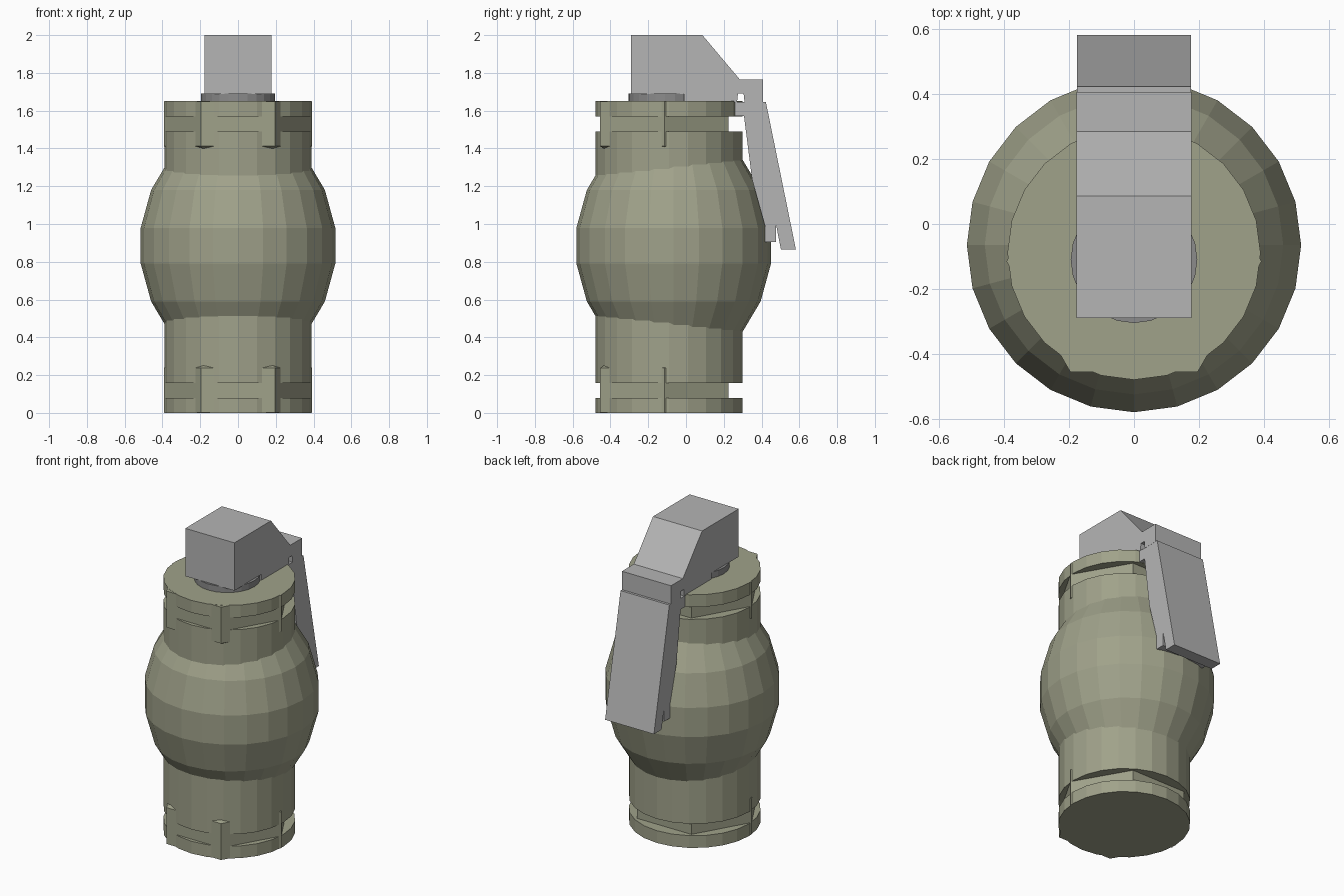
import bpy, bmesh, math

if "Cube" in bpy.data.objects:
    bpy.data.objects.remove(bpy.data.objects["Cube"])


def material(name, rgb):
    m = bpy.data.materials.new(name)
    m.diffuse_color = (*rgb, 1)
    m.use_nodes = True
    m.node_tree.nodes["Principled BSDF"].inputs["Base Color"].default_value = m.diffuse_color
    return m


GREEN = material("olive green", (0.35, 0.36, 0.255))
GREY = material("light grey metal", (0.46, 0.46, 0.46))
DARK = material("dark grey metal", (0.26, 0.26, 0.26))


def finish(name, bm, mat):
    bmesh.ops.remove_doubles(bm, verts=bm.verts, dist=1e-5)
    bmesh.ops.recalc_face_normals(bm, faces=bm.faces)
    mesh = bpy.data.meshes.new(name)
    bm.to_mesh(mesh)
    bm.free()
    mesh.materials.append(mat)
    ob = bpy.data.objects.new(name, mesh)
    bpy.context.collection.objects.link(ob)
    return ob


def lathe(name, profile, sides, cy, mat):
    """Closed stack of rings (radius, z) around a vertical axis at y = cy."""
    bm = bmesh.new()
    rings = []
    for r, z in profile:
        rings.append([bm.verts.new((r * math.cos(2 * math.pi * i / sides),
                                    cy + r * math.sin(2 * math.pi * i / sides), z))
                      for i in range(sides)])
    for a, b in zip(rings, rings[1:]):
        for i in range(sides):
            j = (i + 1) % sides
            bm.faces.new((a[i], a[j], b[j], b[i]))
    bm.faces.new(rings[0][::-1])
    bm.faces.new(rings[-1])
    return finish(name, bm, mat)


def prism(name, outline, half_width, mat):
    """Side outline (y, z) extruded across x."""
    bm = bmesh.new()
    face = bm.faces.new([bm.verts.new((-half_width, y, z)) for y, z in outline])
    ext = bmesh.ops.extrude_face_region(bm, geom=[face])
    moved = [g for g in ext["geom"] if isinstance(g, bmesh.types.BMVert)]
    bmesh.ops.translate(bm, verts=moved, vec=(2 * half_width, 0, 0))
    return finish(name, bm, mat)


# Cylindrical body with a groove near each end
lathe("body", [(0.39, 0), (0.39, 0.08), (0.3, 0.08), (0.3, 0.157), (0.39, 0.157),
               (0.39, 1.49), (0.3, 1.49), (0.3, 1.57), (0.39, 1.57), (0.39, 1.65)],
      24, -0.09, GREEN)

# Bulging middle
lathe("bulge", [(0.33, 0.37), (0.365, 0.43), (0.46, 0.59), (0.515, 0.79),
                (0.515, 0.98), (0.46, 1.18), (0.365, 1.34), (0.33, 1.40)],
      24, -0.065, GREEN)

# Hexagonal cores whose corners break through as ridges
lathe("lower_hex_core", [(0.393, 0.001), (0.393, 0.238), (0.25, 0.31)], 6, -0.115, GREEN)
lathe("upper_hex_core", [(0.25, 1.34), (0.393, 1.412), (0.393, 1.649)], 6, -0.115, GREEN)

# Collar under the fuse head
lathe("collar", [(0.195, 1.64), (0.195, 1.69)], 24, -0.11, DARK)

# Fuse head and lever
prism("fuse_head", [(-0.29, 1.688), (-0.29, 2.0), (0.087, 2.0), (0.285, 1.765),
                    (0.407, 1.765), (0.407, 1.643), (0.31, 1.643), (0.305, 1.69),
                    (0.275, 1.69), (0.27, 1.645), (-0.01, 1.645), (-0.01, 1.688)],
      0.177, GREY)
prism("lever", [(0.26, 1.645), (0.423, 1.645), (0.582, 0.864), (0.503, 0.864),
                (0.476, 1.0), (0.476, 0.906), (0.418, 0.906), (0.418, 0.99),
                (0.35, 1.235), (0.307, 1.572), (0.26, 1.572)],
      0.176, GREY)
